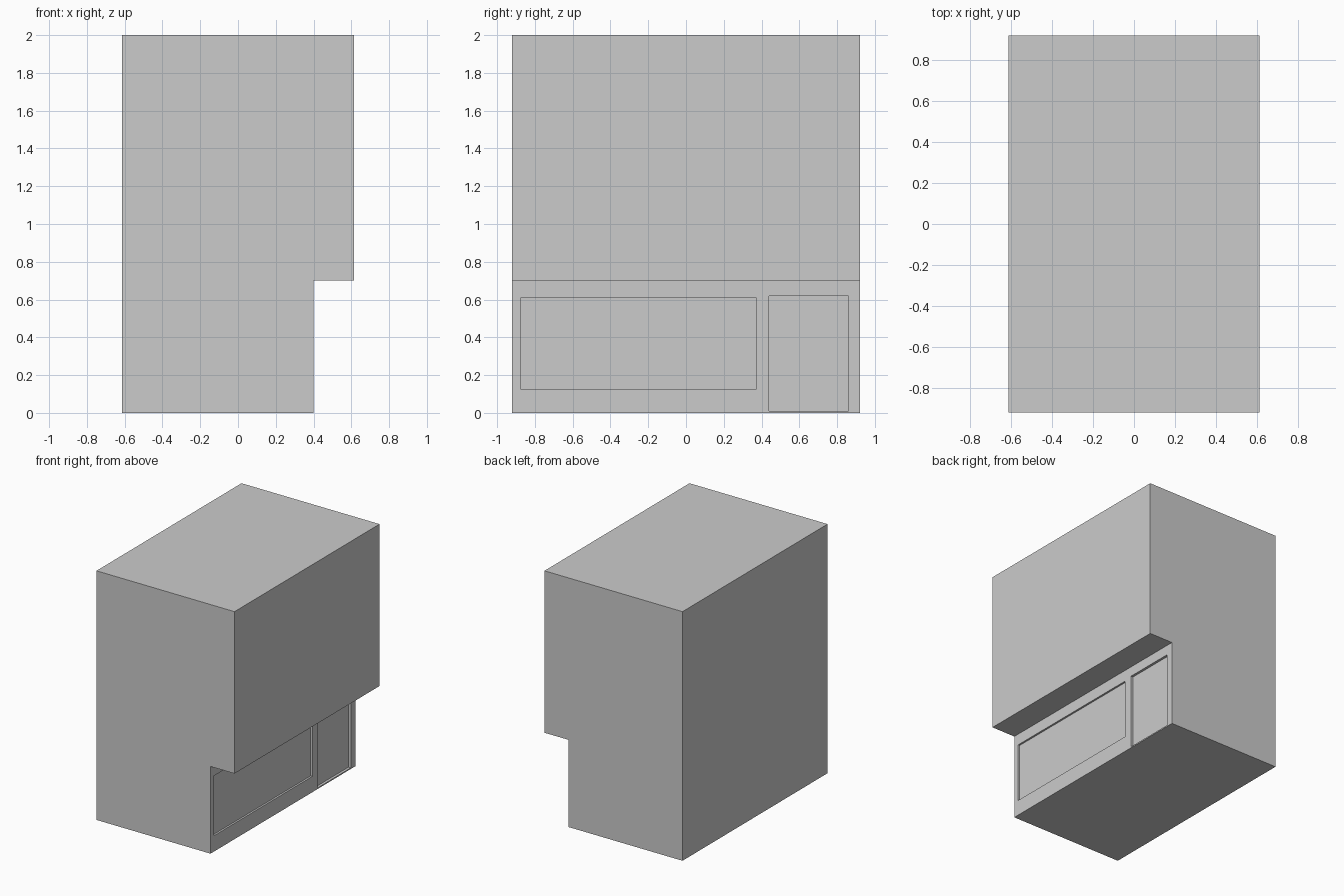
import bpy, bmesh
from mathutils import Vector

if "Cube" in bpy.data.objects:
    bpy.data.objects.remove(bpy.data.objects["Cube"])

HALF_X, HALF_Y, HEIGHT = 0.613, 0.92, 2.0
WALL_X, OVERHANG_Z = 0.40, 0.70


def make_object(name, bm):
    bmesh.ops.recalc_face_normals(bm, faces=bm.faces)
    mesh = bpy.data.meshes.new(name)
    bm.to_mesh(mesh)
    bm.free()
    obj = bpy.data.objects.new(name, mesh)
    bpy.context.collection.objects.link(obj)
    return obj


def cut_recess(body, name, y0, y1, z0, z1, depth):
    """Sink a shallow rectangular panel into the set-back wall."""
    bm = bmesh.new()
    bmesh.ops.create_cube(bm, size=1)
    bmesh.ops.scale(bm, vec=(2 * depth, y1 - y0, z1 - z0), verts=bm.verts)
    bmesh.ops.translate(bm, vec=(WALL_X, (y0 + y1) / 2, (z0 + z1) / 2), verts=bm.verts)
    cutter = make_object(name, bm)
    cutter.hide_render = True
    mod = body.modifiers.new(name, 'BOOLEAN')
    mod.operation = 'DIFFERENCE'
    mod.solver = 'EXACT'
    mod.object = cutter
    bpy.context.view_layer.objects.active = body
    bpy.ops.object.modifier_apply(modifier=mod.name)
    bpy.data.objects.remove(cutter)


# Building block: side profile with overhanging upper floors, extruded along y
profile = [(-HALF_X, 0), (WALL_X, 0), (WALL_X, OVERHANG_Z),
           (HALF_X, OVERHANG_Z), (HALF_X, HEIGHT), (-HALF_X, HEIGHT)]
bm = bmesh.new()
face = bm.faces.new([bm.verts.new((x, -HALF_Y, z)) for x, z in profile])
ext = bmesh.ops.extrude_face_region(bm, geom=[face], use_keep_orig=True)
verts = [v for v in ext['geom'] if isinstance(v, bmesh.types.BMVert)]
bmesh.ops.translate(bm, vec=Vector((0, 2 * HALF_Y, 0)), verts=verts)
building = make_object("building", bm)

# Shop window and door recesses
cut_recess(building, "window_cutter", -0.877, 0.373, 0.127, 0.608, 0.015)
cut_recess(building, "door_cutter", 0.44, 0.86, 0.01, 0.62, 0.02)
